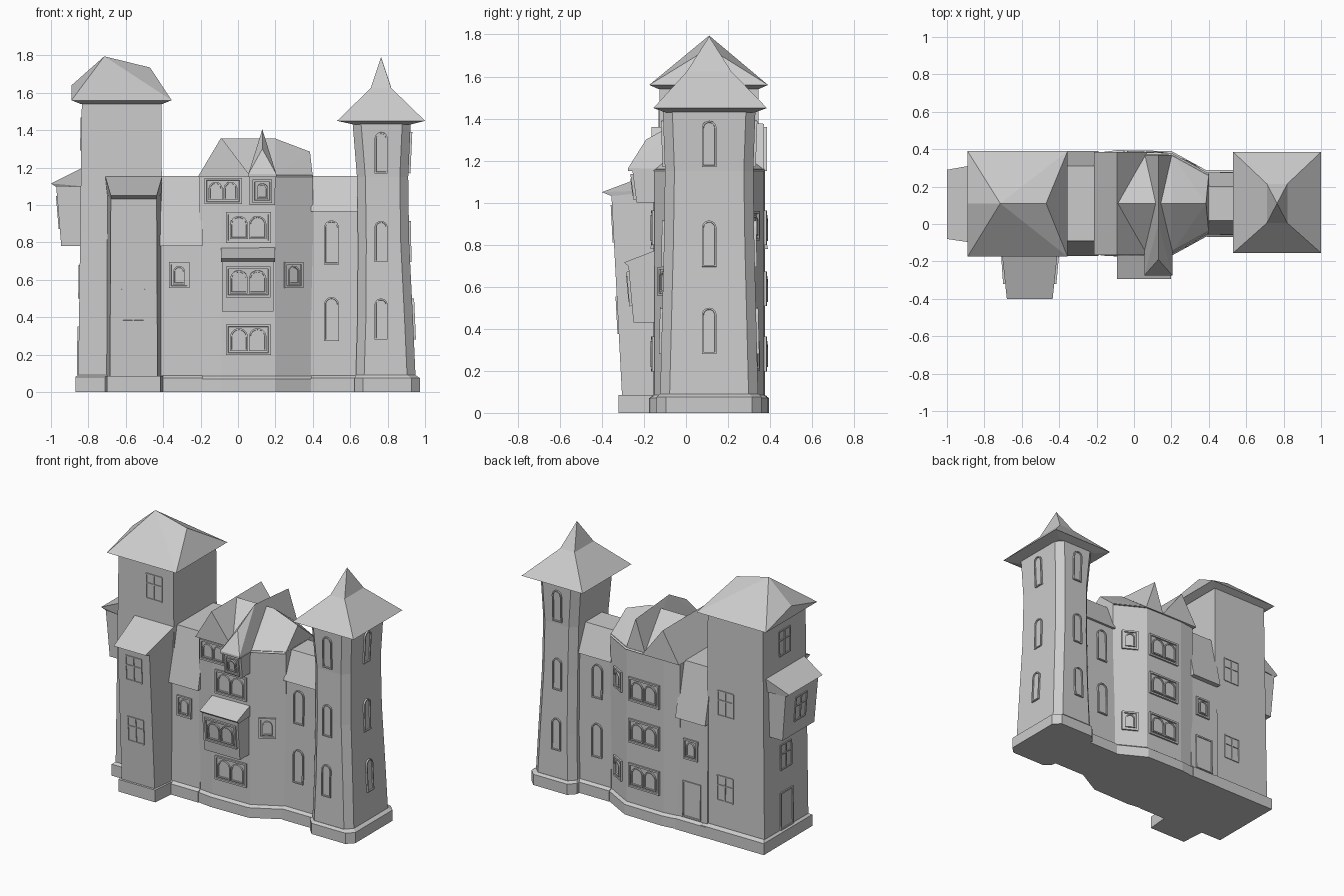
import bpy, bmesh, math
from mathutils import Vector, Matrix
from mathutils.bvhtree import BVHTree

if "Cube" in bpy.data.objects:
    bpy.data.objects.remove(bpy.data.objects["Cube"])

CY = 0.11          # mirror plane of the front and back walls
walls = []         # everything that windows can sit on


def finish(name, bm, wall=True, smooth=False):
    bmesh.ops.recalc_face_normals(bm, faces=bm.faces)
    me = bpy.data.meshes.new(name)
    bm.to_mesh(me)
    bm.free()
    if smooth:
        me.shade_smooth()
        me.set_sharp_from_angle(angle=math.radians(35))
    ob = bpy.data.objects.new(name, me)
    bpy.context.collection.objects.link(ob)
    if wall:
        walls.append(ob)
    return ob


def add_loft(bm, rings):
    rows = [[bm.verts.new(p) for p in r] for r in rings]
    n = len(rows[0])
    for a, b in zip(rows, rows[1:]):
        for i in range(n):
            bm.faces.new((a[i], a[(i + 1) % n], b[(i + 1) % n], b[i]))
    bm.faces.new(rows[0])
    bm.faces.new(rows[-1])


def loft(name, rings):
    bm = bmesh.new()
    add_loft(bm, rings)
    bmesh.ops.remove_doubles(bm, verts=bm.verts, dist=0.0005)
    return finish(name, bm)


def hull(name, pts):
    bm = bmesh.new()
    for p in pts:
        bm.verts.new(p)
    r = bmesh.ops.convex_hull(bm, input=bm.verts)
    junk = [e for e in r["geom_interior"] if isinstance(e, bmesh.types.BMVert)]
    bmesh.ops.delete(bm, geom=junk, context='VERTS')
    bmesh.ops.dissolve_limit(bm, angle_limit=0.02, verts=bm.verts, edges=bm.edges)
    return finish(name, bm)


def rect(x0, x1, y0, y1, z):
    return [(x0, y0, z), (x1, y0, z), (x1, y1, z), (x0, y1, z)]


def mir(pts):
    return list(pts) + [(x, 2 * CY - y, z) for x, y, z in pts]


# --- left tower with wide hipped roof
loft("left_tower", [rect(-.855, -.40, -.13, .355, .0), rect(-.835, -.41, -.125, .345, 1.545)])
hull("left_tower_plinth", rect(-.87, -.38, -.15, .385, 0) + rect(-.87, -.38, -.15, .385, .08)
     + rect(-.855, -.4, -.13, .36, .092))
hull("left_tower_roof", rect(-.84, -.405, -.13, .345, 1.54) + rect(-.89, -.355, -.175, .39, 1.56)
     + [(-.89, CY, 1.64), (-.715, CY, 1.795), (-.47, CY, 1.735)])

# --- front bay of the left tower and its lean-to roof
loft("tower_bay", [[(-.685, -.30, 0), (-.43, -.30, 0), (-.405, -.1, 0), (-.705, -.1, 0)],
                   [(-.68, -.355, 1.04), (-.435, -.355, 1.04), (-.41, -.1, 1.08), (-.70, -.1, 1.08)]])
hull("tower_bay_plinth", [(x, y, z) for z in (0, .085)
     for x, y in ((-.70, -.32), (-.415, -.32), (-.395, -.1), (-.715, -.1))])
hull("tower_bay_roof", [(-.68, -.40, 1.05), (-.435, -.40, 1.05), (-.68, -.35, 1.03), (-.435, -.35, 1.03),
     (-.405, -.12, 1.155), (-.71, -.12, 1.155), (-.70, -.12, 1.06), (-.41, -.12, 1.06)])

# --- overhanging side room on the left
loft("side_room", [rect(-.945, -.8, -.065, .285, .78), rect(-.972, -.8, -.07, .29, 1.10)])
hull("side_room_roof", [(-1, -.08, 1.115), (-1, .29, 1.115), (-.97, -.07, 1.095), (-.97, .29, 1.095),
     (-.83, -.105, 1.2), (-.83, .32, 1.2), (-.83, -.09, 1.1), (-.83, .305, 1.1)])


# --- side wings: wall profile with steep hanging roofs, extruded along x
def wing(name, x0, x1, wall, zb, eave, top):
    half = [(wall - .012, 0), (wall, zb), (eave, zb), (top, 1.155)]
    prof = half + [(2 * CY - y, z) for y, z in reversed(half)]
    loft(name, [[(x, y, z) for y, z in prof] for x in (x0, x1)])
    hull(name + "_plinth", mir(rect(x0, x1, wall - .032, CY, 0) + rect(x0, x1, wall - .032, CY, .075)
         + rect(x0, x1, wall - .01, CY, .09)))


wing("left_wing", -.42, -.19, -.135, .78, -.17, -.09)
wing("right_wing", .39, .66, -.038, .965, -.055, .02)

# --- middle house
plan = [(-.205, -.14), (-.09, -.155), (.2, -.15), (.4, -.04)]
hull("middle_house", mir([(x, y, z) for z in (0, 1.16) for x, y in plan]))
hull("middle_plinth", mir([(x, y - o, z) for z, o in ((0, .02), (.07, .02), (.085, 0)) for x, y in plan]))
hull("middle_roof", mir([(x, y - .01, 1.15) for x, y in plan])
     + [(-.09, CY, 1.355), (.2, CY, 1.355), (.385, CY, 1.285)])
hull("wide_gable", mir([(-.215, -.165, 1.15), (.07, -.165, 1.15), (-.09, -.165, 1.36)]))
hull("narrow_gable", [(.055, -.275, 1.15), (.205, -.275, 1.15), (.055, -.275, 1.165), (.205, -.275, 1.165),
     (.13, -.19, 1.3), (.13, .0, 1.405), (.13, .37, 1.375), (.055, .37, 1.15), (.205, .37, 1.15)])
hull("gable_oriel", rect(.062, .198, -.235, -.1, 1.0) + rect(.06, .2, -.255, -.1, 1.155))
loft("front_bay", [rect(-.085, .19, -.25, -.1, .43), rect(-.085, .19, -.275, -.1, .71)])
hull("front_bay_roof", [(x, y, z) for x in (-.092, .197)
     for y, z in ((-.295, .715), (-.27, .695), (-.13, .70), (-.13, .78))])


# --- right tower: chamfered square, flared, with a pointed witch-hat roof
def octo(cx, hx, hy, z, c=.045):
    q = [(hx, hy - c), (hx - c, hy), (-hx + c, hy), (-hx, hy - c),
         (-hx, -hy + c), (-hx + c, -hy), (hx - c, -hy), (hx, -hy + c)]
    return [(cx + x, CY + y, z) for x, y in q]


loft("right_tower", [octo(.79, .163, .235, 0), octo(.787, .148, .225, .4), octo(.778, .137, .215, .8),
                     octo(.773, .137, .21, 1.15), octo(.768, .155, .22, 1.435)])
loft("right_tower_plinth", [octo(.797, .175, .25, 0), octo(.797, .175, .25, .075), octo(.79, .16, .235, .09)])
loft("right_tower_roof", [rect(.62, .92, -.10, .33, 1.43), rect(.53, 1, -.155, .385, 1.45),
                          rect(.71, .82, .005, .215, 1.625), rect(.7648, .7652, CY, CY + .0004, 1.79)])

# --- windows and doors: cast onto the walls and turned to the surface
trees = []
for ob in walls:
    b = bmesh.new()
    b.from_mesh(ob.data)
    trees.append(BVHTree.FromBMesh(b))
    b.free()
SIDES = {"front": ((0, 1, 0), lambda u, z: (u, -2, z)), "back": ((0, -1, 0), lambda u, z: (u, 2, z)),
         "left": ((1, 0, 0), lambda u, z: (-2, u, z)), "right": ((-1, 0, 0), lambda u, z: (2, u, z))}


def arch(cx, w, h, z, s=0.0):
    w, h = w / 2 - s, h / 2 - s
    pts = [(-w, -h), (w, -h)]
    pts += [(w * math.cos(a), h - w + w * math.sin(a)) for a in [math.pi * i / 10 for i in range(11)]]
    return [Vector((cx + x, y, z)) for x, y in pts]


def box(cx, cy, w, h, z):
    return [Vector(p) for p in rect(cx - w / 2, cx + w / 2, cy - h / 2, cy + h / 2, z)]


def framed(bm, f, t, d, deep):
    # solid frame whose face steps back to a sunken pane
    add_loft(bm, [f(-.015, 0), f(d, 0), f(d, t), f(deep, t * 1.15)])


def opening(side, u, z, w, h, kind):
    d, start = SIDES[side]
    hits = [t.ray_cast(Vector(start(u, z)), Vector(d)) for t in trees]
    p, n = min((h_ for h_ in hits if h_[0]), key=lambda h_: h_[3])[:2]
    if n.dot(Vector(d)) > 0:
        n = -n
    ax = Vector((0, 0, 1)).cross(n).normalized()
    M = Matrix.Translation(p) @ Matrix((ax, n.cross(ax), n)).transposed().to_4x4()
    bm = bmesh.new()
    if kind == "arch":
        framed(bm, lambda zz, s: arch(0, w, h, zz, s), .008, .011, .003)
    elif kind in ("single", "double"):
        framed(bm, lambda zz, s: box(0, 0, w - 2 * s, h - 2 * s, zz), .012, .012, .004)
        k = 2 if kind == "double" else 1
        pw = (w - .04) / k
        for i in range(k):
            framed(bm, lambda zz, s: arch((i - (k - 1) / 2) * pw, pw - .006, h - .042, zz, s), .008, .015, .008)
    elif kind == "cross":
        t = .008
        for cx, cy, bw, bh in ((-w / 2, 0, t, h), (w / 2, 0, t, h), (0, 0, t, h), (0, h / 2, w, t),
                               (0, -h / 2, w, t), (0, h * .12, w, t)):
            add_loft(bm, [box(cx, cy, bw, bh, -.01), box(cx, cy, bw, bh, .006)])
    else:
        framed(bm, lambda zz, s: box(0, 0, w - 2 * s, h - 2 * s, zz), .01, .008, .003)
    bm.transform(M)
    finish(side + ("_door" if kind == "door" else "_window"), bm, wall=False, smooth=True)


for z in (.39, .805, 1.28):
    for side, u in (("front", .765), ("back", .765), ("right", CY)):
        opening(side, u, z, .07, .22, "arch")
for side in ("front", "back"):
    for z in (.39, .80):
        opening(side, .50, z, .08, .235, "arch")
for z in (.28, .59, .88):
    opening("front", .055, z, .24, .165, "double")
    opening("back", .06, z, .24, .165, "double")
for side, u, z in (("front", -.315, .625), ("front", .295, .625), ("back", .30, .27), ("back", .30, .89),
                   ("back", -.29, .57)):
    opening(side, u, z, .11, .14, "single")
opening("front", .13, 1.075, .105, .125, "single")
opening("front", -.08, 1.075, .2, .14, "double")
for side, u, z in (("front", -.56, .465), ("front", -.56, .90), ("front", -.56, 1.385), ("back", -.55, .36),
                   ("back", -.55, .95), ("left", CY, .59), ("left", CY, .96), ("left", CY, 1.38)):
    opening(side, u, z, .12, .17, "cross")
opening("back", -.3, .22, .14, .25, "door")
opening("left", CY, .22, .14, .26, "door")
